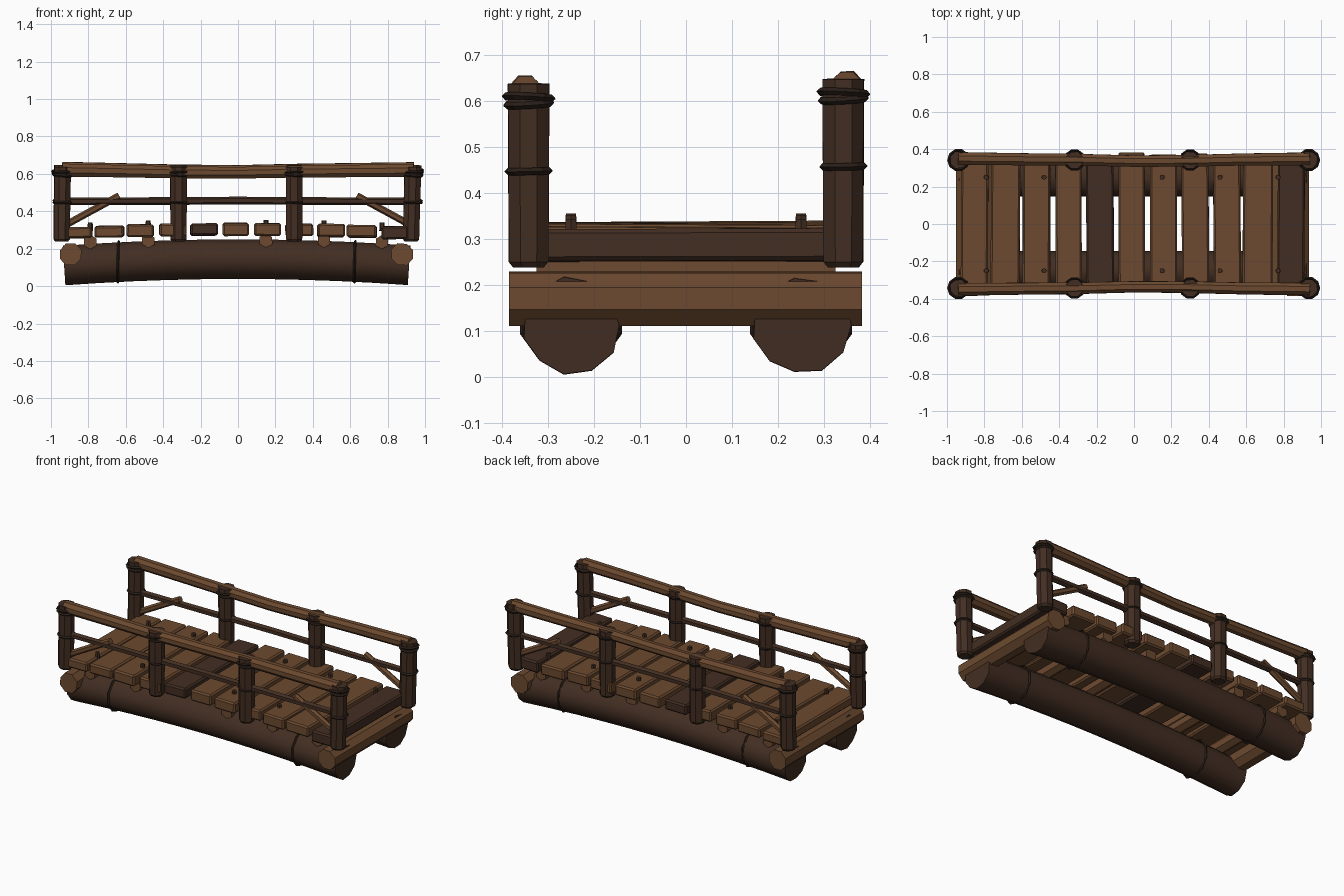
import bpy, bmesh, math, random
from mathutils import Vector, Matrix

if "Cube" in bpy.data.objects:
    bpy.data.objects.remove(bpy.data.objects["Cube"])

random.seed(4)


def material(name, rgb):
    m = bpy.data.materials.new(name)
    m.diffuse_color = (*rgb, 1)
    m.use_nodes = True
    m.node_tree.nodes["Principled BSDF"].inputs["Base Color"].default_value = m.diffuse_color
    return m


LIGHT = material("light_wood", (0.15, 0.068, 0.029))
DARK = material("dark_wood", (0.055, 0.027, 0.016))
ROPE = material("rope", (0.022, 0.013, 0.009))


def finish(name, bm, mat):
    bmesh.ops.recalc_face_normals(bm, faces=bm.faces)
    me = bpy.data.meshes.new(name)
    bm.to_mesh(me)
    bm.free()
    me.materials.append(mat)
    ob = bpy.data.objects.new(name, me)
    bpy.context.collection.objects.link(ob)
    return ob


def tube(name, path, radii, sides, mat, jitter=0.0, smooth=False, phase=0.5):
    """Log-like tube swept along a path, with flat end caps."""
    bm = bmesh.new()
    pts = [Vector(p) for p in path]
    wobble = [1 + random.uniform(-jitter, jitter) for _ in range(sides)]
    rings = []
    for i, p in enumerate(pts):
        t = (pts[min(i + 1, len(pts) - 1)] - pts[max(i - 1, 0)]).normalized()
        ref = Vector((1, 0, 0)) if abs(t.z) > 0.9 else Vector((0, 0, 1))
        u = t.cross(ref).normalized()
        v = u.cross(t)
        ring = []
        for k in range(sides):
            a = 2 * math.pi * (k + phase) / sides
            ring.append(bm.verts.new(p + (u * math.cos(a) + v * math.sin(a)) * radii[i] * wobble[k]))
        rings.append(ring)
    for a, b in zip(rings, rings[1:]):
        for k in range(sides):
            n = (k + 1) % sides
            bm.faces.new((a[k], a[n], b[n], b[k])).smooth = smooth
    bm.faces.new(rings[0])
    bm.faces.new(rings[-1])
    return finish(name, bm, mat)


def rope_ring(name, centre, radius, thick, axis, tilt=0.0):
    """Thin low-poly loop of rope around an axis."""
    bm = bmesh.new()
    rot = Vector((0, 0, 1)).rotation_difference(Vector(axis)).to_matrix().to_4x4()
    mat = Matrix.Translation(centre) @ rot @ Matrix.Rotation(tilt, 4, "X") @ Matrix.Rotation(tilt, 4, "Y")
    n, m = 10, 4
    grid = [[bm.verts.new(mat @ Vector((
        (radius + thick * math.cos(2 * math.pi * j / m)) * math.cos(2 * math.pi * i / n),
        (radius + thick * math.cos(2 * math.pi * j / m)) * math.sin(2 * math.pi * i / n),
        thick * math.sin(2 * math.pi * j / m)))) for j in range(m)] for i in range(n)]
    for i in range(n):
        for j in range(m):
            bm.faces.new((grid[i][j], grid[(i + 1) % n][j],
                          grid[(i + 1) % n][(j + 1) % m], grid[i][(j + 1) % m]))
    return finish(name, bm, ROPE)


def arch(x):
    return 1 - (x / 0.93) ** 2


# Two arched main logs with rope bands
for side, y in (("front", -0.25), ("back", 0.25)):
    xs = [-0.93 + 1.845 * i / 10 for i in range(11)]
    tube(side + "_main_log", [(x, y, 0.112 + 0.034 * arch(x)) for x in xs],
         [0.106] * 11, 11, DARK, 0.05, True)
    for x in (-0.64, 0.625):
        rope_ring(side + "_log_band", (x, y, 0.112 + 0.034 * arch(x)), 0.11, 0.007, (1, 0, 0), 0.02)

# Heavy cross beams at both ends
for x in (-0.895, 0.878):
    tube("end_cross_beam", [(x, -0.385, 0.17), (x, 0.382, 0.17)], [0.062] * 2, 8, LIGHT, 0.04)

# Joists under the deck, with pegs above them
for x in (-0.79, -0.48, 0.15, 0.46, 0.77):
    z = 0.231 + 0.014 * arch(x)
    tube("joist", [(x, -0.325, z), (x, 0.325, z)], [0.038] * 2, 6, LIGHT, 0.05)
    for y in (-0.25, 0.25):
        top = 0.318 + 0.02 * arch(x)
        tube("deck_peg", [(x, y, top - 0.03), (x, y, top + 0.017)], [0.015, 0.013], 6, DARK)

# Deck planks: x start, x end, y offset
PLANKS = [(-0.925, -0.78, 0), (-0.765, -0.61, 0.0), (-0.595, -0.45, -0.01), (-0.42, -0.28, -0.008),
          (-0.255, -0.108, 0), (-0.083, 0.058, 0.015), (0.086, 0.23, 0.005), (0.255, 0.4, 0.01),
          (0.425, 0.57, -0.005), (0.582, 0.742, 0), (0.768, 0.912, -0.012)]
for i, (x0, x1, dy) in enumerate(PLANKS):
    x = (x0 + x1) / 2
    bm = bmesh.new()
    bmesh.ops.create_cube(bm, size=1)
    bmesh.ops.scale(bm, vec=(x1 - x0, 0.735, random.uniform(0.058, 0.07)), verts=bm.verts)
    bmesh.ops.bevel(bm, geom=bm.edges[:], offset=0.009, segments=1, affect="EDGES")
    ob = finish("deck_plank", bm, DARK if i in (4, 10) else LIGHT)
    ob.location = (x, dy, 0.282 + 0.021 * arch(x))
    ob.rotation_euler = (random.uniform(-0.006, 0.006), random.uniform(-0.02, 0.02),
                         random.uniform(-0.008, 0.008))

# Railings on both sides
for side, s in (("front", -1), ("back", 1)):
    y = 0.342 * s
    lift = 0.005 * s
    # Posts with rope lashings: x at foot, x at top
    for foot, head in ((-0.943, -0.938), (-0.318, -0.318), (0.3, 0.3), (0.925, 0.935)):
        tube(side + "_post", [(foot, y, 0.238), (foot, y, 0.25), (head, y, 0.642 + lift)],
             [0.036, 0.046, 0.048], 8, DARK, 0.03)
        end = abs(foot) > 0.5
        for z, r, tilt in ((0.598, 0.05, 0.06), (0.612, 0.053, -0.05), (0.452, 0.047, 0.02)):
            rope_ring(side + "_lashing", (head, y, z + lift), r, 0.008 if end else 0.006, (0, 0, 1), tilt)
    # Top rail, gently sagging between the posts
    xs = (-0.94, -0.6, -0.318, 0.0, 0.3, 0.6, 0.94)
    zs = (0.625, 0.619, 0.613, 0.611, 0.617, 0.62, 0.623)
    ys = (0.008, 0.004, 0.002, -0.006, -0.004, 0.003, 0.006)
    tube(side + "_top_rail", [(a, y + s * c, b + lift) for a, b, c in zip(xs, zs, ys)],
         [0.037, 0.035, 0.034, 0.033, 0.034, 0.035, 0.037], 8, LIGHT, 0.03)
    # Thin middle rail
    tube(side + "_middle_rail", [(-0.96, y, 0.452), (0, y, 0.457), (0.955, y, 0.452)],
         [0.02, 0.021, 0.02], 6, DARK)
    # Diagonal braces at the end bays
    for d in (-1, 1):
        tube(side + "_brace", [(d * 0.92, y, 0.328), (d * 0.635, y, 0.483)], [0.019] * 2, 6, LIGHT)
